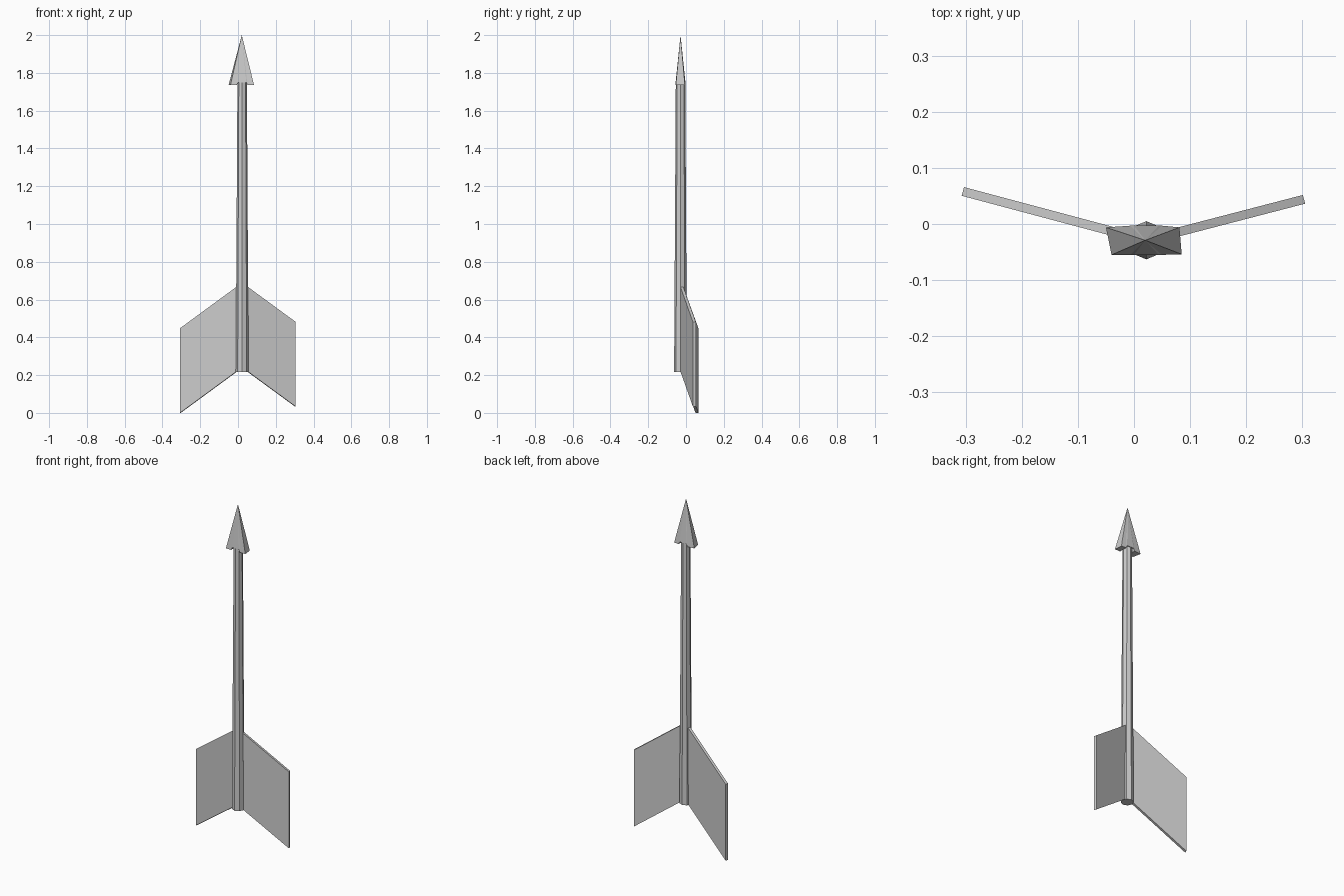
import bpy, bmesh
from mathutils import Vector
from math import cos, sin, tau

if "Cube" in bpy.data.objects:
    bpy.data.objects.remove(bpy.data.objects["Cube"])

CX, CY = 0.022, -0.029   # arrow axis


def make(name, bm):
    bmesh.ops.recalc_face_normals(bm, faces=bm.faces)
    me = bpy.data.meshes.new(name)
    bm.to_mesh(me)
    bm.free()
    ob = bpy.data.objects.new(name, me)
    bpy.context.collection.objects.link(ob)
    return ob


# Shaft: tapered eight-sided rod
bm = bmesh.new()
rings = []
for r, z in ((0.034, 0.217), (0.025, 1.76)):
    rings.append([bm.verts.new((CX + r * cos(tau * i / 8), CY + r * sin(tau * i / 8), z))
                  for i in range(8)])
for i in range(8):
    j = (i + 1) % 8
    bm.faces.new((rings[0][i], rings[0][j], rings[1][j], rings[1][i]))
bm.faces.new(rings[0])
bm.faces.new(rings[1])
make("shaft", bm)

# Arrowhead: flat pyramid whose base is notched around the shaft
bm = bmesh.new()
outline = [(-0.040, -0.055, 1.735), (-0.006, -0.055, 1.735), (0.000, -0.055, 1.75),
           (0.044, -0.055, 1.75), (0.050, -0.055, 1.735), (0.085, -0.054, 1.735),
           (0.081, -0.006, 1.735), (0.050, -0.003, 1.735), (0.044, -0.003, 1.75),
           (0.000, -0.003, 1.75), (-0.006, -0.003, 1.735), (-0.050, -0.006, 1.735)]
base = [bm.verts.new(p) for p in outline]
tip = bm.verts.new((0.020, CY, 2.0))
n = len(base)
for i in range(n):
    bm.faces.new((base[i], base[(i + 1) % n], tip))
for i in range(n // 2 - 1):   # underside strips from front edge to back edge
    bm.faces.new((base[i], base[i + 1], base[n - 2 - i], base[n - 1 - i]))
make("arrowhead", bm)

# Fins: swept-back parallelogram plates
for name, side, ox, oy, drop in (("left_fin", -1, -0.305, 0.058, 0.0),
                                 ("right_fin", 1, 0.303, 0.044, 0.034)):
    inner = Vector((CX + side * 0.027, CY + 0.007, 0.22))
    outer = Vector((ox, oy, drop))
    along = Vector((outer.x - inner.x, outer.y - inner.y, 0)).normalized()
    half = Vector((-along.y, along.x, 0)) * 0.008
    up = Vector((0, 0, 0.448))
    bm = bmesh.new()
    a, b = [[bm.verts.new(p + o) for p in (inner, outer, outer + up, inner + up)]
            for o in (-half, half)]
    bm.faces.new(a)
    bm.faces.new(b)
    for i in range(4):
        j = (i + 1) % 4
        bm.faces.new((a[i], a[j], b[j], b[i]))
    make(name, bm)
